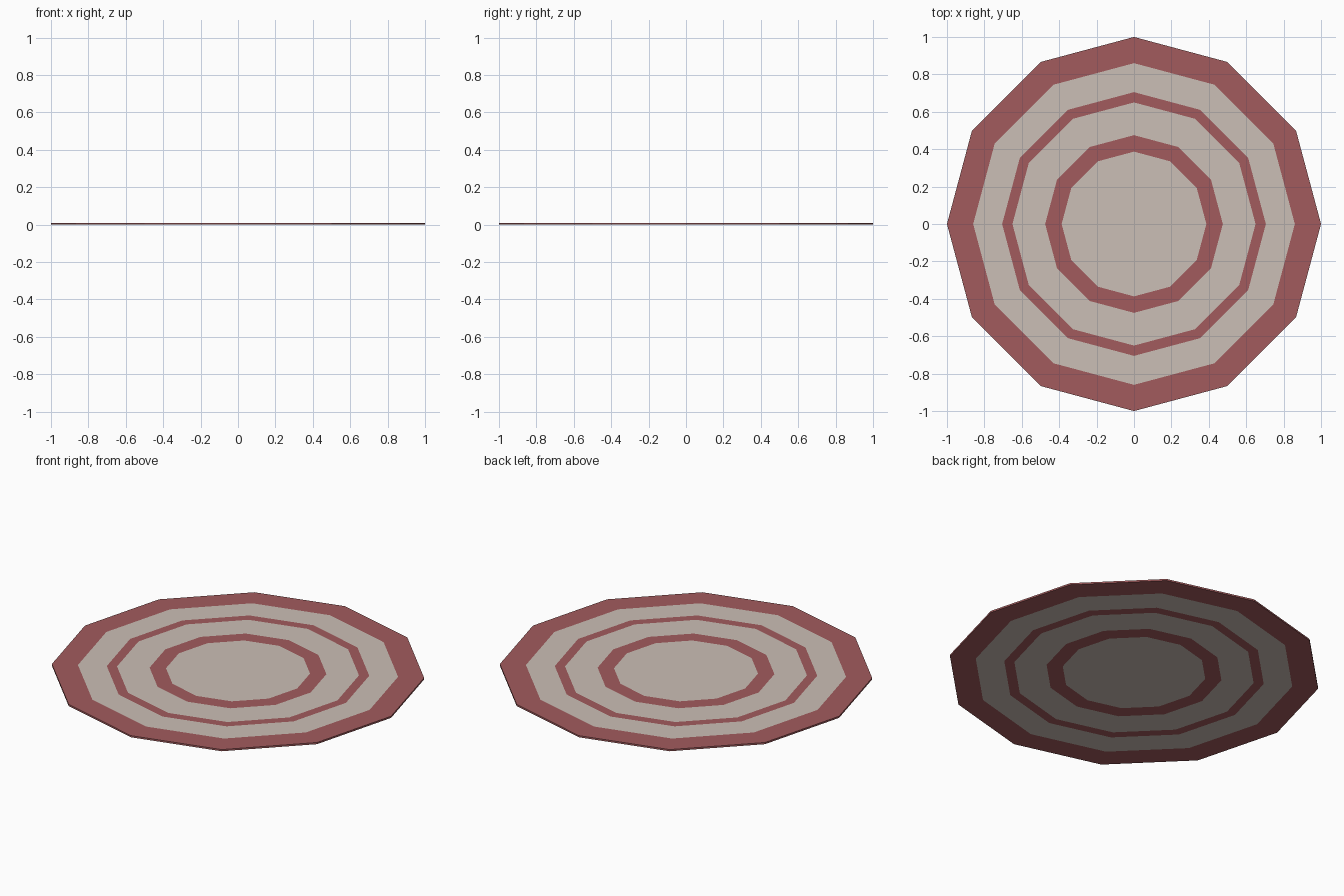
import bpy, bmesh, math

if "Cube" in bpy.data.objects:
    bpy.data.objects.remove(bpy.data.objects["Cube"])

SIDES = 12
THICK = 0.01
# band outer radii, from the rim inward; bands alternate red, cream
RADII = [1.0, 0.86, 0.705, 0.65, 0.475, 0.387]


def material(name, rgb):
    m = bpy.data.materials.new(name)
    m.diffuse_color = (*rgb, 1.0)
    m.use_nodes = True
    m.node_tree.nodes["Principled BSDF"].inputs["Base Color"].default_value = m.diffuse_color
    return m


red = material("dusty red", (0.36, 0.105, 0.11))
cream = material("warm cream", (0.60, 0.52, 0.465))

bm = bmesh.new()


def ring(r, z):
    return [bm.verts.new((r * math.cos(2 * math.pi * i / SIDES),
                          r * math.sin(2 * math.pi * i / SIDES), z))
            for i in range(SIDES)]


def bridge(a, b, mat):
    for i in range(SIDES):
        j = (i + 1) % SIDES
        bm.faces.new((a[i], a[j], b[j], b[i])).material_index = mat


# concentric striped faces, top and underside
tops = [ring(r, THICK) for r in RADII]
bottoms = [ring(r, 0.0) for r in RADII]
for loops in (tops, bottoms):
    for k in range(len(RADII) - 1):
        bridge(loops[k], loops[k + 1], k % 2)
    bm.faces.new(loops[-1]).material_index = 1

# thin rim
bridge(bottoms[0], tops[0], 0)
bmesh.ops.recalc_face_normals(bm, faces=bm.faces)

mesh = bpy.data.meshes.new("round_rug")
bm.to_mesh(mesh)
bm.free()
mesh.materials.append(red)
mesh.materials.append(cream)
rug = bpy.data.objects.new("round_rug", mesh)
bpy.context.collection.objects.link(rug)
